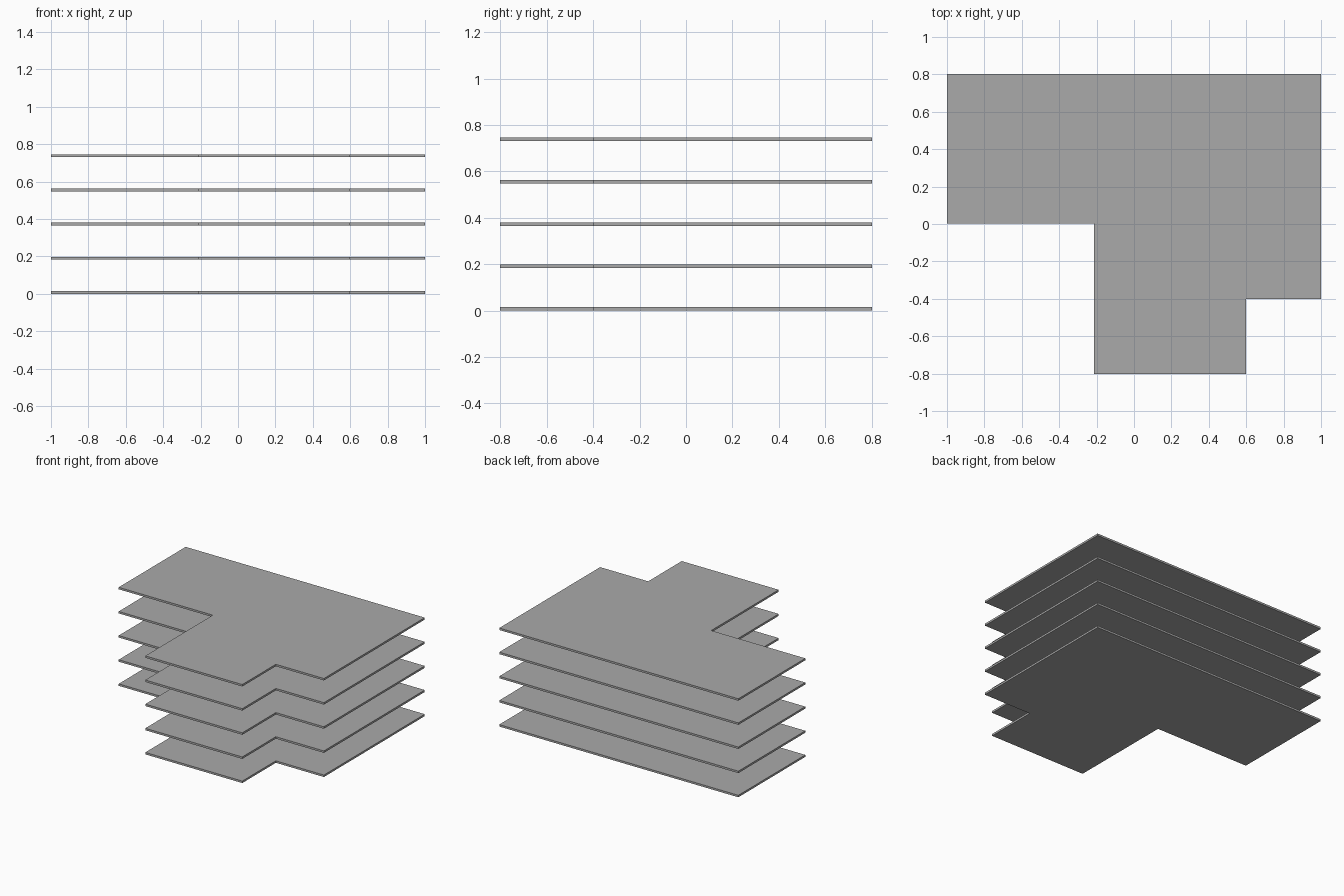
import bpy
import bmesh

cube = bpy.data.objects.get("Cube")
if cube:
    bpy.data.objects.remove(cube, do_unlink=True)

# Single concrete grey
grey = bpy.data.materials.new("concrete_grey")
grey.use_nodes = True
colour = (0.4, 0.4, 0.4, 1)
grey.diffuse_color = colour
grey.node_tree.nodes["Principled BSDF"].inputs["Base Color"].default_value = colour

# Floor plan outline, counter-clockwise from above
OUTLINE = [(-1, 0.803), (-1, 0.003), (-0.213, 0.003), (-0.213, -0.803),
           (0.598, -0.803), (0.598, -0.402), (1, -0.402), (1, 0.803)]
THICKNESS = 0.015
STOREY = 0.1825
FLOORS = 5


def floor_slab(name, z):
    """Extrude the plan outline into a thin slab standing on height z."""
    bm = bmesh.new()
    base = bm.faces.new([bm.verts.new((x, y, 0)) for x, y in OUTLINE])
    top = bmesh.ops.extrude_face_region(bm, geom=[base], use_keep_orig=True)["geom"]
    for v in top:
        if isinstance(v, bmesh.types.BMVert):
            v.co.z += THICKNESS
    bmesh.ops.recalc_face_normals(bm, faces=bm.faces)
    mesh = bpy.data.meshes.new(name)
    bm.to_mesh(mesh)
    bm.free()
    mesh.materials.append(grey)
    obj = bpy.data.objects.new(name, mesh)
    obj.location.z = z
    bpy.context.collection.objects.link(obj)


# Stack of identical floor slabs
for i in range(FLOORS):
    floor_slab(f"floor_slab_{i + 1}", i * STOREY)
